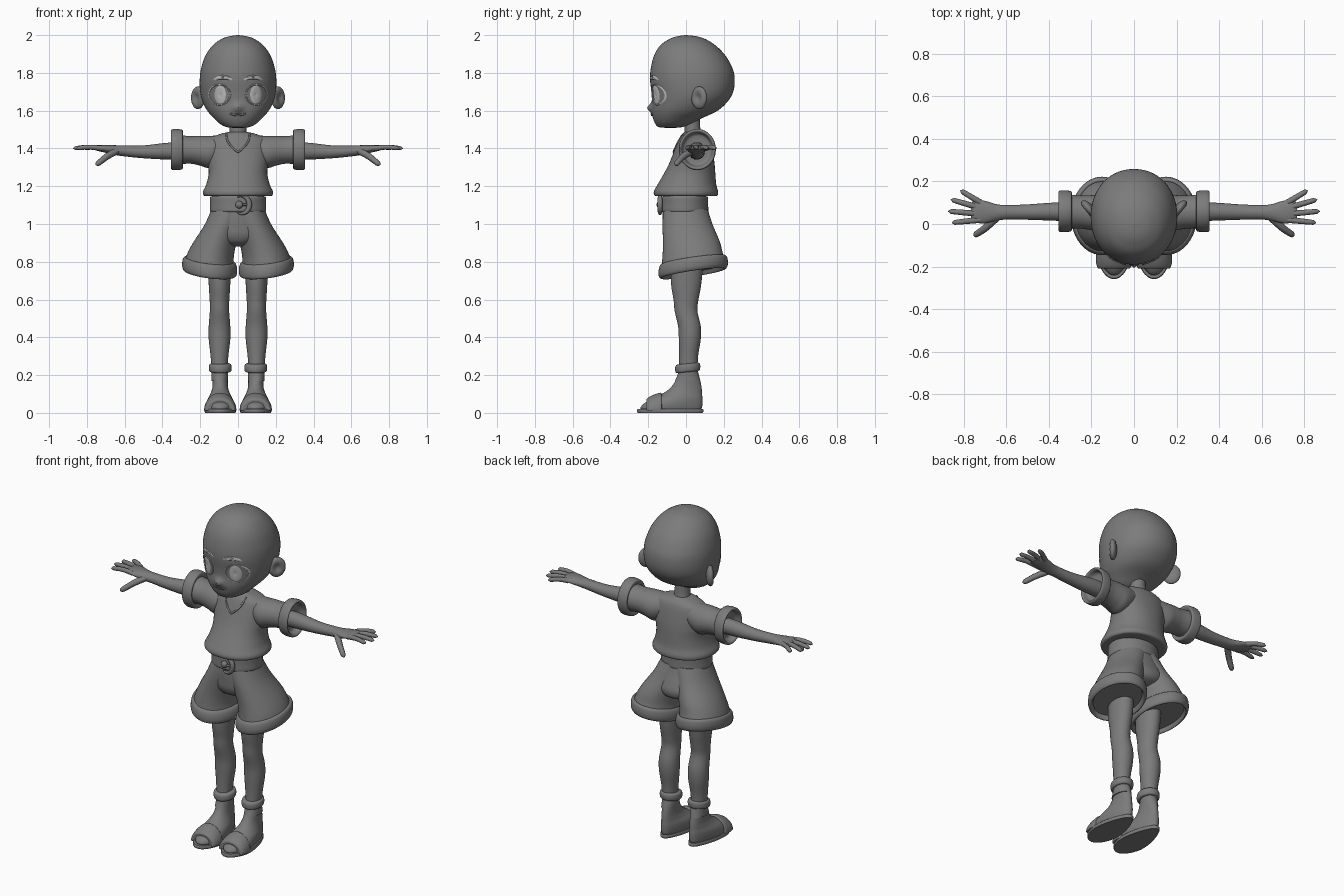
import bpy, bmesh, math
from mathutils import Vector, Matrix
from mathutils.bvhtree import BVHTree

cube = bpy.data.objects.get("Cube")
if cube:
    bpy.data.objects.remove(cube)


def material(name, value):
    m = bpy.data.materials.new(name)
    m.use_nodes = True
    colour = (value, value, value, 1)
    m.diffuse_color = colour
    m.node_tree.nodes["Principled BSDF"].inputs["Base Color"].default_value = colour
    return m


GREY = material("clay grey", 0.2)
LIGHT = material("pale grey", 0.5)


def add_object(name, mesh, mat=GREY, mirror=False):
    mesh.materials.clear()
    mesh.materials.append(mat)
    mesh.shade_smooth()
    mesh.set_sharp_from_angle(angle=math.radians(45))
    ob = bpy.data.objects.new(name, mesh)
    bpy.context.collection.objects.link(ob)
    if mirror:
        ob.modifiers.new("Mirror", "MIRROR").use_mirror_merge = False
    return ob


def from_bmesh(name, bm, **options):
    bmesh.ops.recalc_face_normals(bm, faces=bm.faces)
    mesh = bpy.data.meshes.new(name)
    bm.to_mesh(mesh)
    bm.free()
    return add_object(name, mesh, **options)


def smooth_rows(rows, steps):
    """Catmull-Rom interpolation between cross-sections."""
    out = []
    for i in range(len(rows) - 1):
        p0, p1 = rows[max(i - 1, 0)], rows[i]
        p2, p3 = rows[i + 1], rows[min(i + 2, len(rows) - 1)]
        for s in range(steps):
            t = s / steps
            out.append([b + t / 2 * (c - a + t * (2 * a - 5 * b + 4 * c - d + t * (3 * (b - c) + d - a)))
                        for a, b, c, d in zip(p0, p1, p2, p3)])
    return out + [rows[-1]]


def loft(name, rows, axis="z", n=40, steps=4, deform=None, power=2, **options):
    """Rows are (position on axis, two centre coordinates, two radii)."""
    bm = bmesh.new()
    rings = []
    for t, c1, c2, r1, r2 in smooth_rows(rows, steps):
        ring = []
        for k in range(n):
            a = math.tau * k / n
            c, s = math.cos(a), math.sin(a)
            u = c1 + r1 * math.copysign(abs(c) ** (2 / power), c)
            v = c2 + r2 * math.copysign(abs(s) ** (2 / power), s)
            co = Vector({"x": (t, u, v), "y": (u, t, v), "z": (u, v, t)}[axis])
            ring.append(bm.verts.new(deform(co) if deform else co))
        rings.append(ring)
    for a, b in zip(rings, rings[1:]):
        for k in range(n):
            bm.faces.new((a[k], a[k - 1], b[k - 1], b[k]))
    bm.faces.new(rings[0])
    bm.faces.new(rings[-1])
    return from_bmesh(name, bm, **options)


def profile(rows, x=0):
    """Turn (z, front y, back y, half width) into loft rows."""
    return [(z, x, (f + b) / 2, w, (b - f) / 2) for z, f, b, w in rows]


def tube(name, points, radius, taper=None, **options):
    curve = bpy.data.curves.new(name, "CURVE")
    curve.dimensions = "3D"
    curve.bevel_depth = radius
    curve.bevel_resolution = 3
    curve.use_fill_caps = True
    spline = curve.splines.new("POLY")
    pts = smooth_rows([tuple(p) for p in points], 4)
    spline.points.add(len(pts) - 1)
    for i, p in enumerate(pts):
        spline.points[i].co = (*p, 1)
        u = i / (len(pts) - 1)
        spline.points[i].radius = taper(u) if taper else 1
    temp = bpy.data.objects.new(name + " path", curve)
    mesh = bpy.data.meshes.new_from_object(temp)
    bpy.data.objects.remove(temp)
    return add_object(name, mesh, **options)


def ball(name, centre, radii, turn=0, dent=0, **options):
    bm = bmesh.new()
    bmesh.ops.create_uvsphere(bm, u_segments=32, v_segments=20, radius=1)
    for v in bm.verts:
        if v.co.x > 0:
            v.co.x -= dent * math.exp(-5 * (v.co.y ** 2 + v.co.z ** 2))
    bm.transform(Matrix.Translation(centre) @ Matrix.Rotation(turn, 4, "Z") @ Matrix.Diagonal((*radii, 1)))
    return from_bmesh(name, bm, **options)


def surface_of(ob):
    return BVHTree.FromPolygons([v.co for v in ob.data.vertices], [p.vertices for p in ob.data.polygons])


def project(tree, x, z, lift):
    hit = tree.ray_cast(Vector((x, -1, z)), Vector((0, 1, 0)))[0]
    return Vector((x, hit.y - lift, z))


# Head with a small nose
def nose(co):
    if co.y < 0:
        co.y -= 0.024 * math.exp(-(co.x / 0.022) ** 2 - ((co.z - 1.615) / 0.022) ** 2)
    return co


head = loft("head", profile([
    (2, -.004, .004, .004), (1.993, -.05, .06, .05), (1.978, -.09, .105, .09), (1.945, -.137, .157, .135),
    (1.89, -.17, .21, .173), (1.82, -.187, .248, .196), (1.76, -.19, .258, .203), (1.7, -.183, .25, .2),
    (1.65, -.18, .222, .188), (1.6, -.182, .168, .163), (1.56, -.175, .085, .128), (1.53, -.162, .03, .095),
    (1.513, -.145, -.02, .06), (1.509, -.1, -.06, .02)]), n=80, steps=6, power=2.1, deform=nose)
face = surface_of(head)


def decal(name, cx, cz, rx, rz, inner=0.02, bend=0, lift=0.004, **options):
    """Thin oval or ring hugging the face."""
    bm = bmesh.new()
    rings = []
    for j in range(5):
        f = inner + (1 - inner) * j / 4
        ring = []
        for k in range(32):
            a = math.tau * k / 32
            u = f * math.cos(a)
            edge = lift if 0 < j < 4 else lift / 3
            ring.append(bm.verts.new(project(face, cx + rx * u, cz + rz * f * math.sin(a) + bend * u * u, edge)))
        rings.append(ring)
    for a, b in zip(rings, rings[1:]):
        for k in range(32):
            bm.faces.new((a[k], a[k - 1], b[k - 1], b[k]))
    return from_bmesh(name, bm, **options)


decal("eye_iris", .094, 1.685, .03, .049, mat=LIGHT, mirror=True)
decal("eye_rim", .098, 1.685, .06, .057, inner=.88, lift=.005, mat=LIGHT, mirror=True)
decal("eyebrow", .08, 1.777, .05, .011, bend=-.014, lift=.006, mat=LIGHT, mirror=True)
decal("mouth", 0, 1.578, .05, .007, bend=.008, lift=.006)
ball("ear", (.212, .07, 1.668), (.024, .05, .06), turn=-.7, dent=.8, mirror=True)
loft("neck", [(1.42, 0, .045, .06, .06), (1.49, 0, .035, .045, .043), (1.58, 0, .03, .045, .043)])

# Shirt, with collar and sleeves
shirt = loft("shirt", profile([
    (1.487, -.008, .085, .05), (1.475, -.022, .108, .1), (1.45, -.038, .125, .15), (1.4, -.058, .138, .165),
    (1.33, -.085, .15, .16), (1.27, -.115, .155, .155), (1.21, -.15, .16, .168), (1.172, -.17, .17, .185),
    (1.15, -.165, .165, .18), (1.148, -.14, .14, .155)]), n=56, power=2.15)
chest = surface_of(shirt)
for side in (-1, 1):
    tube("collar_edge", [project(chest, side * x, z, .001) for x, z in
                         ((0, 1.38), (.03, 1.405), (.055, 1.44), (.062, 1.475))], .005)
loft("sleeve", [(.08, .05, 1.4, .07, .068), (.15, .05, 1.382, .086, .085), (.2, .053, 1.388, .082, .079),
                (.25, .056, 1.392, .077, .073), (.31, .06, 1.394, .08, .077)], "x", mirror=True)
loft("sleeve_cuff", [(x, .06, 1.394, r * .9, r) for x, r in
     ((.305, .07), (.292, .098), (.305, .107), (.34, .109), (.354, .103), (.348, .092), (.32, .08), (.315, .04))],
     "x", mirror=True)

# Arms and hands
loft("arm", [(.2, .055, 1.388, .045, .045), (.36, .058, 1.386, .043, .045), (.5, .056, 1.382, .036, .034),
             (.6, .055, 1.387, .034, .029), (.65, .054, 1.391, .04, .026), (.7, .056, 1.398, .053, .021),
             (.74, .059, 1.402, .053, .016), (.765, .06, 1.403, .04, .009)], "x", n=28, mirror=True)


def finger_taper(u):
    return math.sqrt(max(1 - max(0, (u - .8) / .2) ** 2, .02)) * (1.1 - .25 * u)


for label, base, tip_x, tip_y in (("little", .1, .815, .158), ("ring", .075, .86, .115),
                                  ("middle", .047, .873, .06), ("index", .02, .855, .006)):
    tube(label + "_finger", [(.72, base, 1.4), ((.72 + tip_x) / 2, (base + tip_y) / 2, 1.407),
                             (tip_x, tip_y, 1.4)], .0135, finger_taper, mirror=True)
tube("thumb", [(.64, .035, 1.388), (.69, -.012, 1.36), (.72, -.035, 1.337), (.752, -.056, 1.312)],
     .017, finger_taper, mirror=True)

# Belt and buckle
loft("belt", [(z, 0, -.008, .135 + d, .112 + d) for z, d in
              ((1.17, 0), (1.146, .003), (1.142, .012), (1.105, .013), (1.07, .014), (1.063, .005))], n=56)
tube("buckle_crescent", [(.018 + .042 * math.cos(a), -.138, 1.102 + .047 * math.sin(a))
                         for a in (k * .42 for k in range(-5, 6))], .011, lambda u: .3 + math.sin(math.pi * u))
ball("buckle_knob", (.006, -.14, 1.102), (.02, .016, .02))
tube("buckle_pin", [(.006, -.14, 1.102), (.03, -.142, 1.102), (.055, -.138, 1.102)], .006)


# Shorts with rolled hems
def hem_tilt(co):
    weight = min(max((1 - co.z) / .2, 0), 1)
    co.z += weight * (.12 * (co.x - .15) + .15 * (co.y - .04))
    return co


loft("shorts_seat", [(1.09, 0, -.006, .14, .116), (1.04, 0, 0, .153, .125), (.99, 0, .01, .176, .133),
                     (.94, 0, .02, .175, .138), (.9, 0, .026, .12, .12), (.88, 0, .03, .05, .07)], n=56)
loft("shorts_leg", [(1.08, .04, -.003, .1, .117), (1, .075, .008, .1, .132), (.9, .123, .028, .113, .15),
                    (.83, .146, .034, .123, .16), (.77, .152, .038, .132, .17), (.762, .152, .038, .12, .158),
                    (.83, .146, .034, .11, .147), (.95, .11, .02, .07, .1)], n=48, deform=hem_tilt, mirror=True)
loft("shorts_hem", [(z, .15, .038, .146 - d, .184 - d) for z, d in
                    ((.8, .03), (.812, .018), (.8, .005), (.77, 0), (.746, .004), (.738, .016), (.76, .028))],
     n=48, deform=hem_tilt, mirror=True)

# Legs, anklets, feet and sandals
loft("leg", profile([
    (.92, -.08, .1, .065), (.7, -.08, .083, .058), (.6, -.066, .066, .052), (.54, -.06, .06, .051),
    (.46, -.042, .078, .057), (.39, -.038, .078, .057), (.3, -.036, .064, .047), (.22, -.04, .063, .042),
    (.17, -.058, .075, .042)], x=.098), n=32, mirror=True)
loft("anklet", [(z, .094, .009, .06 - d, .066 - d) for z, d in
                ((.215, .025), (.217, .006), (.228, 0), (.247, 0), (.258, .006), (.262, .025))],
     n=32, mirror=True, deform=lambda co: co + Vector((0, 0, .1 * co.y)))


def foot_shape(co):
    weight = min(max((.2 - co.z) / .1, 0), 1)
    squeeze = 1 - .3 * weight * min(max((co.y + .15) / .2, 0), 1)
    co.x = .094 + (co.x - .094) * squeeze
    return co


loft("foot", profile([
    (.22, -.04, .063, .042), (.17, -.056, .076, .043), (.13, -.085, .083, .05), (.1, -.128, .085, .064),
    (.075, -.178, .087, .076), (.05, -.222, .087, .08), (.03, -.24, .085, .078), (.018, -.238, .08, .074)],
    x=.094), n=40, deform=foot_shape, mirror=True)
loft("sandal_sole", profile([(0, -.255, .088, .085), (.006, -.259, .092, .088), (.016, -.259, .092, .088),
                             (.02, -.255, .088, .085)], x=.094), n=48, steps=1, deform=foot_shape, mirror=True)


def flatten_base(co):
    co.z = max(co.z, .012)
    return co


loft("sandal_strap", [(-.208, .094, .015, .06, .045), (-.207, .094, .015, .076, .06), (-.18, .094, .015, .084, .077),
                      (-.145, .094, .015, .085, .09), (-.13, .094, .015, .081, .09), (-.128, .094, .015, .07, .075)],
     "y", n=40, deform=flatten_base, mirror=True)
